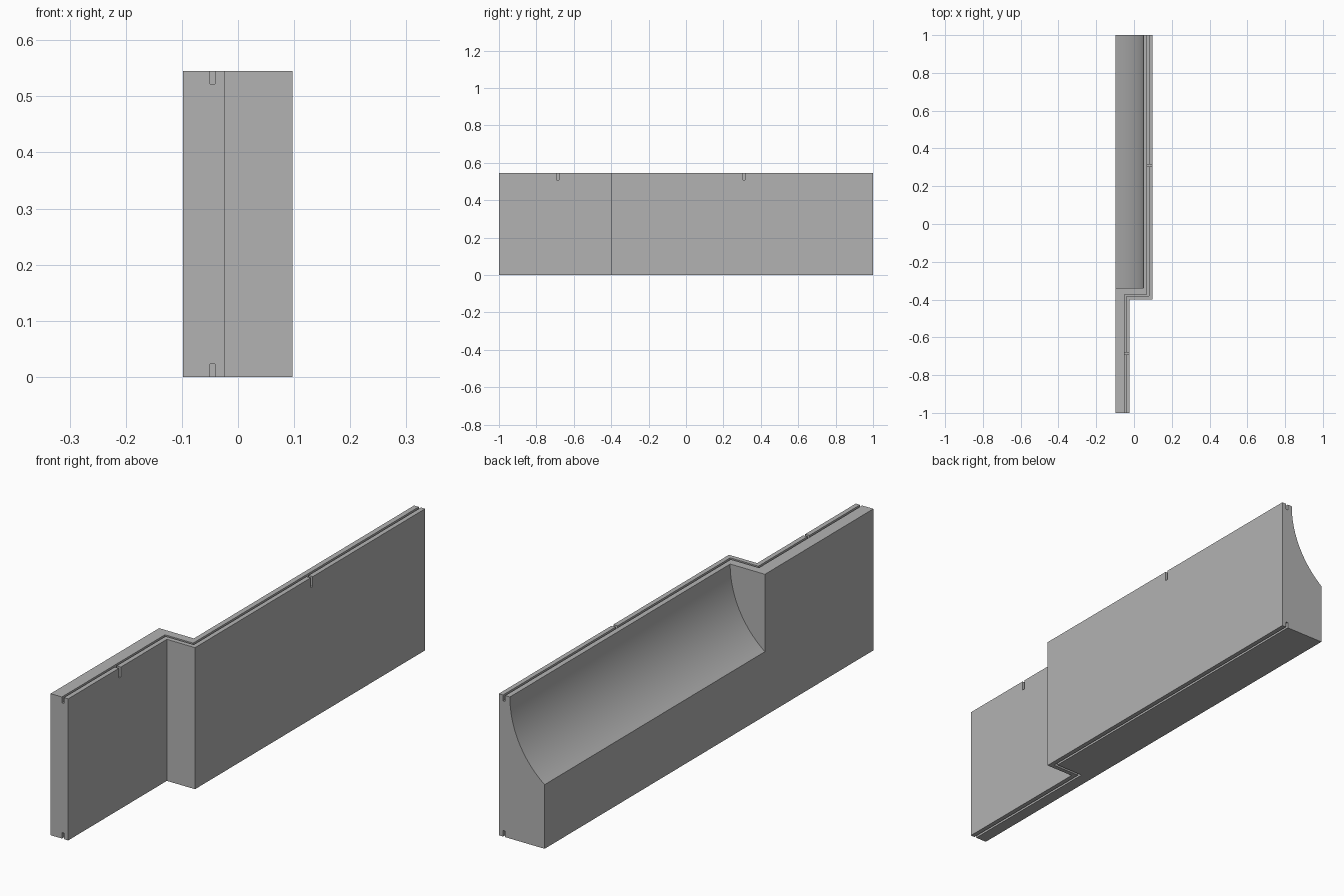
import bpy
import bmesh
from math import sin, cos, asin
from mathutils import Vector

if "Cube" in bpy.data.objects:
    bpy.data.objects.remove(bpy.data.objects["Cube"])

H = 0.545                                  # panel height
LEFT, STEP, RIGHT = -0.098, -0.023, 0.097  # side faces across the panel
BEND = -0.40                               # where the panel steps sideways
GROOVE_IN, GROOVE_OUT = 0.027, 0.018       # groove walls, set in from the face
GROOVE_DEPTH = 0.023

grey = bpy.data.materials.new("concrete grey")
grey.use_nodes = True
colour = (0.45, 0.45, 0.45, 1)
grey.diffuse_color = colour
grey.node_tree.nodes["Principled BSDF"].inputs["Base Color"].default_value = colour


def prism(name, points, direction):
    """Extrude a closed outline of 3D points along a direction."""
    bm = bmesh.new()
    face = bm.faces.new([bm.verts.new(p) for p in points])
    result = bmesh.ops.extrude_face_region(bm, geom=[face])
    moved = [g for g in result["geom"] if isinstance(g, bmesh.types.BMVert)]
    bmesh.ops.translate(bm, verts=moved, vec=Vector(direction))
    bmesh.ops.recalc_face_normals(bm, faces=bm.faces)
    mesh = bpy.data.meshes.new(name)
    bm.to_mesh(mesh)
    bm.free()
    mesh.materials.append(grey)
    obj = bpy.data.objects.new(name, mesh)
    bpy.context.collection.objects.link(obj)
    return obj


def cut(target, cutter):
    """Subtract the cutter and discard it."""
    mod = target.modifiers.new(cutter.name, 'BOOLEAN')
    mod.operation, mod.solver, mod.object = 'DIFFERENCE', 'EXACT', cutter
    bpy.context.view_layer.objects.active = target
    bpy.ops.object.modifier_apply(modifier=mod.name)
    bpy.data.objects.remove(cutter)


def stepped_path(inset, end):
    """Line following the stepped face, moved inwards."""
    return [(STEP - inset, -end), (STEP - inset, BEND + inset),
            (RIGHT - inset, BEND + inset), (RIGHT - inset, end)]


# Stepped wall body
outline = stepped_path(0, 1) + [(LEFT, 1), (LEFT, -1)]
panel = prism("stepped_wall_panel", [(x, y, 0) for x, y in outline], (0, 0, H))

# Concave hollow in the right-hand side, open at the back end
top_x, low_z = 0.05, 0.247
drop, run = H - low_z, top_x - LEFT
radius = (run ** 2 + drop ** 2) / (2 * run)
sweep = asin(drop / radius)
steps = 24
arc = []
for i in range(steps + 1):
    a = sweep * i / steps
    arc.append((top_x - radius * (1 - cos(a)), H - radius * sin(a)))
hollow = [(top_x, H + 0.1)] + arc + [(LEFT - 0.1, low_z), (LEFT - 0.1, H + 0.1)]
cut(panel, prism("hollow_cutter", [(x, -0.34, z) for x, z in hollow], (0, 1.5, 0)))

# Seal grooves along the top and bottom edges
groove = stepped_path(GROOVE_OUT, 1.1) + stepped_path(GROOVE_IN, 1.1)[::-1]
for z in (H - GROOVE_DEPTH, -0.1):
    cut(panel, prism("groove_cutter", [(x, y, z) for x, y in groove],
                     (0, 0, 0.1 + GROOVE_DEPTH)))

# Drain notches from the top groove out through the stepped face
for face_x, y in ((STEP, -0.686), (RIGHT, 0.31)):
    w, x0, x1 = 0.006, face_x - GROOVE_IN, face_x + 0.05
    notch = [(x0, y - w), (x1, y - w), (x1, y + w), (x0, y + w)]
    cut(panel, prism("notch_cutter", [(px, py, H - 0.038) for px, py in notch],
                     (0, 0, 0.1)))

# Smooth hollow, crisp edges
bpy.ops.object.select_all(action='DESELECT')
panel.select_set(True)
bpy.context.view_layer.objects.active = panel
bpy.ops.object.shade_smooth_by_angle(angle=0.5)
